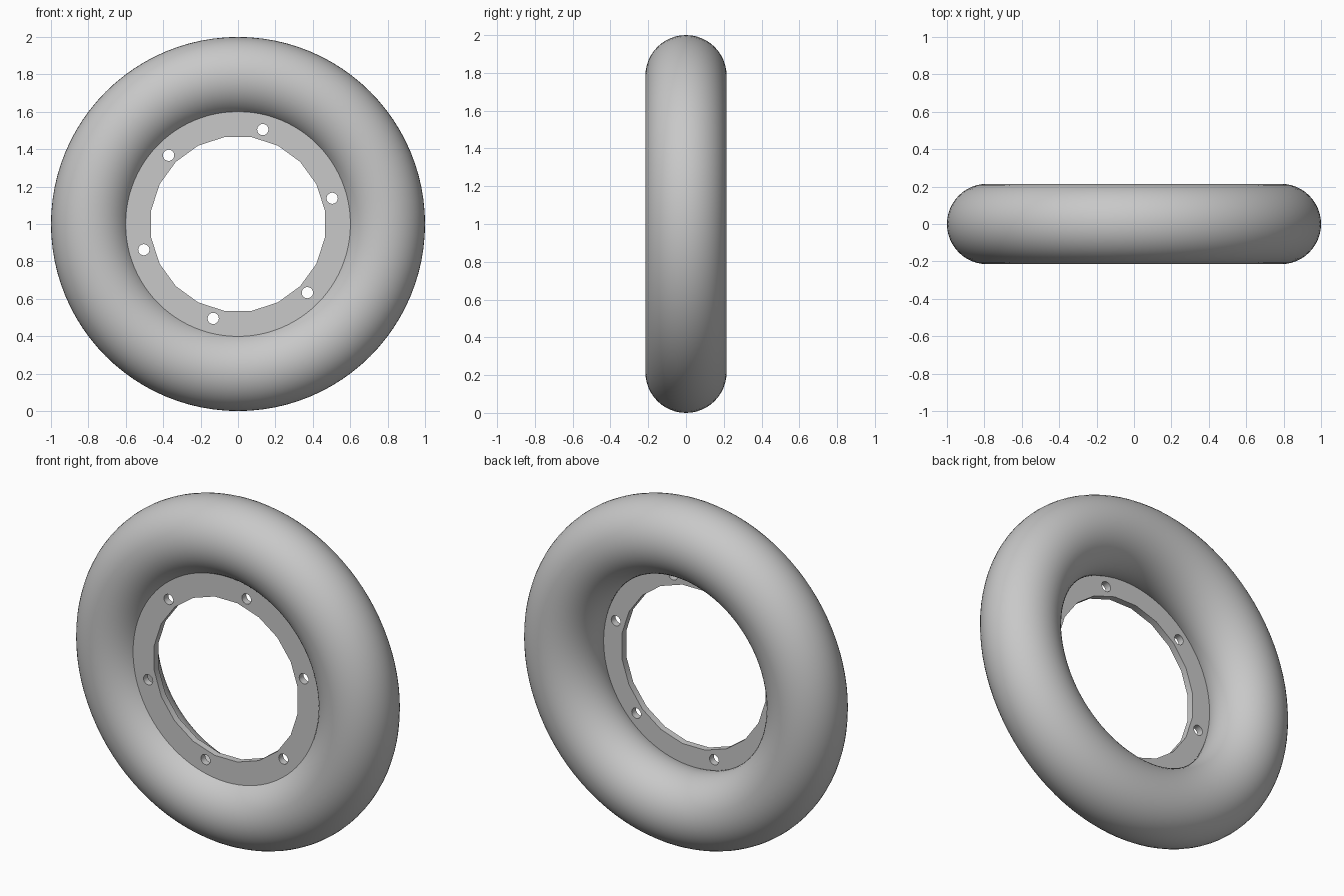
import bpy
from math import cos, sin, radians, tau

cube = bpy.data.objects.get("Cube")
if cube:
    bpy.data.objects.remove(cube, do_unlink=True)

TUBE = 0.215
RING = 1 - TUBE

grey = bpy.data.materials.new("light grey")
grey.use_nodes = True
colour = (0.58, 0.58, 0.58, 1)
grey.diffuse_color = colour
grey.node_tree.nodes["Principled BSDF"].inputs["Base Color"].default_value = colour


def finish(obj, name):
    obj.name = name
    obj.data.materials.clear()
    obj.data.materials.append(grey)
    bpy.ops.object.select_all(action='DESELECT')
    obj.select_set(True)
    bpy.context.view_layer.objects.active = obj
    bpy.ops.object.shade_smooth_by_angle(angle=radians(30))


def add_loop(curve, radius, sides, centre=(0, 0), turn=0.0):
    spline = curve.splines.new('POLY')
    spline.points.add(sides - 1)
    for i, p in enumerate(spline.points):
        a = turn + tau * i / sides
        p.co = (centre[0] + radius * cos(a), centre[1] + radius * sin(a), 0, 1)
    spline.use_cyclic_u = True


# Inflated tube, standing upright
bpy.ops.mesh.primitive_torus_add(
    major_radius=RING, minor_radius=TUBE, major_segments=96, minor_segments=48,
    location=(0, 0, 1), rotation=(radians(90), 0, 0))
finish(bpy.context.object, "tube")

# Flat mounting flange near the front, with a faceted opening and six bolt holes
outline = bpy.data.curves.new("flange_outline", 'CURVE')
outline.dimensions = '2D'
outline.fill_mode = 'BOTH'
outline.extrude = 0.02
add_loop(outline, 0.615, 96)
add_loop(outline, 0.47, 20, turn=radians(9))
for k in range(6):
    a = radians(15.3 + 60 * k)
    add_loop(outline, 0.03, 20, (0.522 * cos(a), 0.522 * sin(a)))
flange = bpy.data.objects.new("mounting_flange", outline)
bpy.context.collection.objects.link(flange)
flange.location = (0, -0.091, 1)
flange.rotation_euler.x = radians(90)
bpy.ops.object.select_all(action='DESELECT')
flange.select_set(True)
bpy.context.view_layer.objects.active = flange
bpy.ops.object.convert(target='MESH')
finish(bpy.context.object, "mounting_flange")
